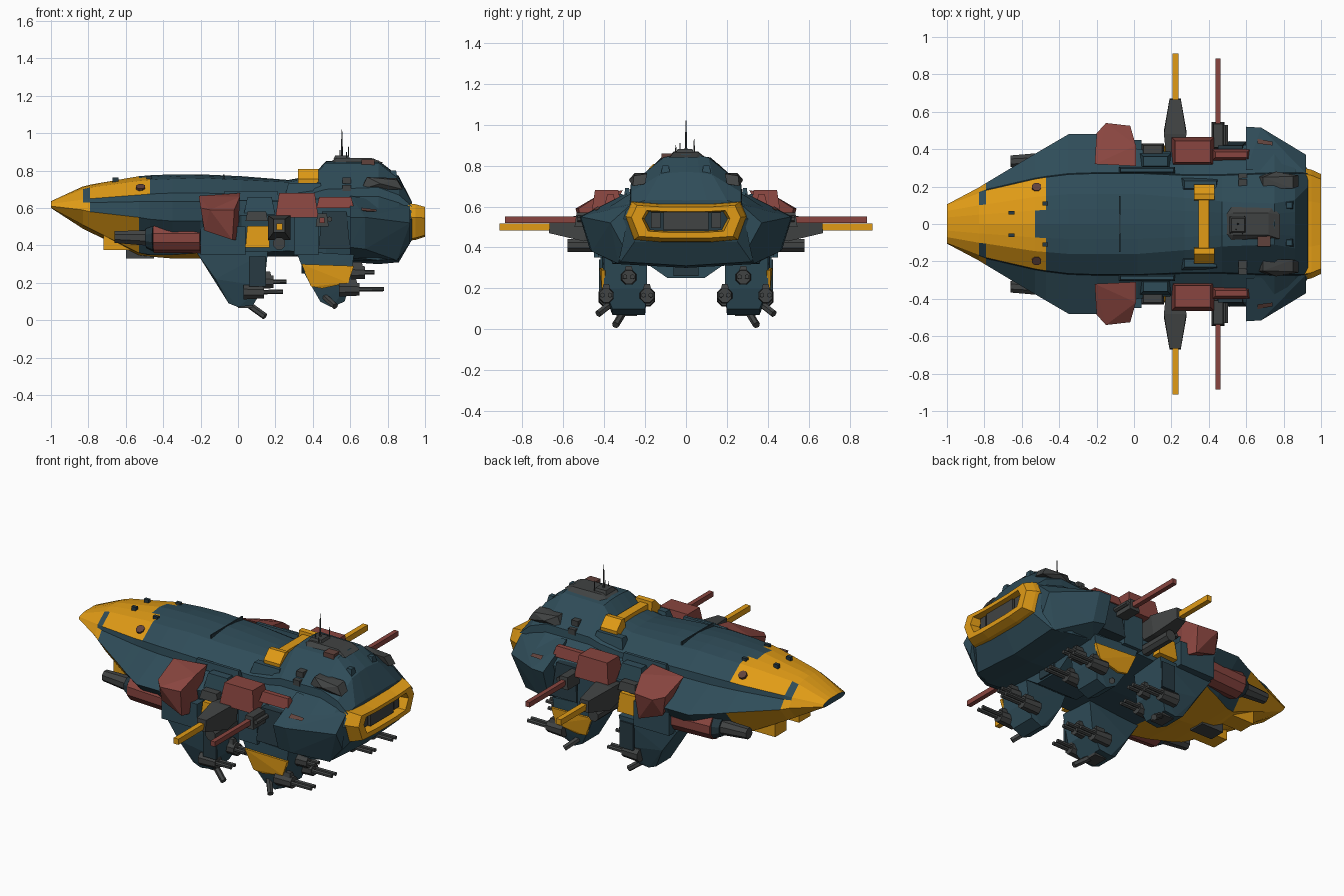
import bpy, bmesh, math
from mathutils import Vector


def material(name, rgb):
    m = bpy.data.materials.new(name)
    m.diffuse_color = (*rgb, 1)
    return m


BLUE = material("hull_blue", (0.028, 0.072, 0.098))
YELLOW = material("warning_yellow", (0.75, 0.33, 0.008))
RED = material("faded_red", (0.25, 0.06, 0.05))
GREY = material("gun_grey", (0.052, 0.056, 0.056))
RUST = material("rust_brown", (0.12, 0.055, 0.045))
DARK = material("dark_blue", (0.02, 0.042, 0.055))


def finish(name, bm, mats):
    bmesh.ops.recalc_face_normals(bm, faces=bm.faces)
    me = bpy.data.meshes.new(name)
    bm.to_mesh(me)
    bm.free()
    for m in mats:
        me.materials.append(m)
    ob = bpy.data.objects.new(name, me)
    bpy.context.collection.objects.link(ob)
    return ob


def solid(name, pts, mat, mirror=True):
    """Faceted convex block around the points, mirrored across y = 0."""
    bm = bmesh.new()
    for s in ((1, -1) if mirror else (1,)):
        vs = [bm.verts.new((p[0], p[1] * s, p[2])) for p in pts]
        r = bmesh.ops.convex_hull(bm, input=vs)
        junk = {g for g in r["geom_interior"] + r["geom_unused"] if isinstance(g, bmesh.types.BMVert)}
        bmesh.ops.delete(bm, geom=list(junk), context='VERTS')
    return finish(name, bm, [mat])


def box(name, x, y, z, mat, mirror=True, taper=0.0):
    """Box between ranges; taper narrows its top."""
    t = taper
    pts = [(x[i] + (t if i == 0 else -t) * k, y[j] + (t if j == 0 else -t) * k, z[k])
           for i in (0, 1) for j in (0, 1) for k in (0, 1)]
    return solid(name, pts, mat, mirror)


def rod(name, a, b, r, mat, n=8, r2=None, mirror=True):
    a, b = Vector(a), Vector(b)
    q = (b - a).to_track_quat('Z', 'Y')
    pts = []
    for c, rad in ((a, r), (b, r if r2 is None else r2)):
        for i in range(n):
            t = 2 * math.pi * (i + .5) / n
            pts.append(c + q @ Vector((rad * math.cos(t), rad * math.sin(t), 0)))
    return solid(name, pts, mat, mirror)


# Main hull: x, top z, deck y/z, edge y/z, widest y/z, lower y/z, bottom z
NOSE = [
    (-1.0, .635, .07, .632, .10, .622, .105, .61, .08, .60, .60),
    (-.83, .715, .10, .70, .165, .645, .195, .59, .13, .51, .49),
    (-.79, .725, .105, .71, .18, .65, .22, .58, .15, .49, .47),
    (-.53, .77, .145, .745, .24, .67, .375, .55, .22, .36, .345),
    (-.47, .775, .15, .75, .25, .675, .41, .54, .24, .35, .34),
    (-.35, .78, .16, .755, .265, .68, .48, .53, .30, .35, .33),
    (-.20, .78, .16, .76, .27, .68, .48, .53, .36, .36, .33)]
REAR = [
    (.02, .77, .16, .75, .27, .675, .40, .56, .36, .36, .34),
    (.27, .75, .14, .738, .26, .665, .38, .56, .36, .37, .34),
    (.40, .775, .13, .765, .26, .68, .39, .56, .36, .36, .34),
    (.47, .85, .12, .84, .26, .70, .40, .56, .37, .35, .32),
    (.75, .855, .11, .84, .27, .71, .45, .55, .36, .32, .30),
    (.86, .77, .13, .755, .27, .67, .40, .53, .32, .33, .31),
    (.93, .63, .20, .63, .27, .61, .29, .54, .25, .43, .43)]
rings = []
bm = bmesh.new()
for x, zt, yd, zd, ye, ze, yw, zw, yl, zl, zb in NOSE + REAR:
    half = [(0, zt), (yd / 2, (zt + zd) / 2 + .003), (yd, zd), (ye, ze),
            (ye + .005, ze - .3 * (ze - zw)), (yw, zw), (yl, zl), (0, zb)]
    loop = half + [(-y, z) for y, z in half[-2:0:-1]]
    rings.append([bm.verts.new((x, y, z)) for y, z in loop])
# Yellow nose paint: how far back each strip of the hull is painted
limit = [-.53, -.47, -.47, -.83, -.79, -.53, -.20]
for a, b in zip(rings, rings[1:]):
    for i in range(14):
        f = bm.faces.new((a[i], a[(i + 1) % 14], b[(i + 1) % 14], b[i]))
        strip = min(i, 13 - i)
        end = b[0].co.x
        gap = strip == 2 and abs(end + .79) < .01
        f.material_index = 1 if end <= limit[strip] + .001 and not gap else 0
bm.faces.new(rings[0])
bm.faces.new(rings[-1])
finish("main_hull", bm, [BLUE, YELLOW])

# Engine nozzle frame with recessed grate
bm = bmesh.new()
oct_ = [(.12, .61), (.26, .62), (.29, .55), (.25, .44), (.12, .43)]
prof = oct_ + [(-y, z) for y, z in reversed(oct_)]
loops = []
for x, ky, kz in ((.91, 1.03, 1.06), (.95, 1, 1), (1.0, .92, .84), (1.0, .74, .56), (.945, .70, .50)):
    loops.append([bm.verts.new((x, y * ky, .53 + (z - .53) * kz)) for y, z in prof])
for a, b in zip(loops, loops[1:]):
    for i in range(10):
        bm.faces.new((a[i], a[(i + 1) % 10], b[(i + 1) % 10], b[i]))
f = bm.faces.new(loops[-1])
f.material_index = 1
finish("engine_frame", bm, [YELLOW, DARK])
box("engine_grate", (.94, .97), (-.11, .11), (.485, .575), GREY, False)
box("engine_grate_side", (.94, .965), (.125, .17), (.495, .57), GREY)

# Rear side armour
solid("rear_armour", [(.60, .29, .665), (.60, .52, .55), (.60, .47, .39), (.60, .36, .33), (.68, .515, .55),
                      (.68, .46, .38), (.92, .27, .61), (.92, .37, .52), (.92, .31, .41), (.85, .33, .32)], BLUE)
# Red shoulder armour
solid("shoulder_armour", [(-.21, .32, .665), (-.20, .485, .60), (-.15, .54, .59), (-.02, .525, .59), (.01, .42, .66),
                          (.01, .31, .68), (-.18, .48, .48), (-.03, .50, .43), (.0, .42, .43), (-.16, .40, .5)], RED)
box("shoulder_base", (-.2, .04), (.30, .45), (.35, .5), BLUE)
# Middle side modules
box("side_red_box", (.20, .43), (.31, .465), (.55, .68), RED, taper=.02)
box("side_red_arm", (.42, .62), (.34, .40), (.60, .66), RED, taper=.015)
box("side_panel", (.30, .43), (.33, .43), (.35, .55), BLUE)
box("side_yellow_box", (.04, .17), (.33, .42), (.39, .505), YELLOW, taper=.01)
box("side_upper_block", (.03, .20), (.29, .38), (.56, .66), BLUE, taper=.02)
box("side_grey_block", (.04, .16), (.36, .43), (.53, .58), GREY, taper=.01)
box("deck_rail", (-.08, .22), (.27, .305), (.64, .69), BLUE, taper=.008)
box("side_rear_block", (.43, .60), (.34, .44), (.38, .58), DARK, taper=.02)

# Forward cannon pods
rod("cannon_pod", (-.45, .345, .44), (-.20, .36, .44), .08, RED, 10)
rod("cannon_collar", (-.49, .34, .44), (-.45, .345, .44), .055, DARK, 10, .075)
rod("cannon_barrel", (-.66, .335, .445), (-.48, .34, .44), .034, GREY, 8, .045)

# Broadside guns
solid("side_gun_case", [(x, y, z) for x, y, z in
      [(.17, .40, .44), (.27, .40, .44), (.16, .50, .43), (.28, .50, .43), (.19, .67, .47), (.25, .67, .47),
       (.16, .48, .56), (.28, .48, .56), (.19, .665, .54), (.25, .665, .54), (.17, .38, .55), (.27, .38, .55)]], GREY)
rod("side_gun_breech", (.22, .36, .41), (.22, .58, .41), .035, GREY)
box("side_gun_barrel", (.205, .237), (.66, .912), (.482, .517), YELLOW)
box("rear_gun_case", (.415, .485), (.40, .545), (.50, .57), GREY, taper=.01)
box("rear_gun_barrel", (.435, .463), (.53, .885), (.52, .55), RED)
rod("rear_gun_pipe", (.49, .38, .54), (.49, .53, .54), .015, GREY, 6)

# Lower weapon legs
solid("front_leg", [(x, y, z) for x, z, y0, y1 in ((-.22, .36, .22, .40), (-.05, .09, .22, .36), (.0, .07, .20, .36),
      (.08, .08, .20, .36), (.14, .18, .19, .40), (.16, .37, .19, .42), (-.12, .22, .2, .40)) for y in (y0, y1)], BLUE)
solid("rear_leg", [(x, y, z) for x, z, y0, y1 in ((.31, .37, .20, .41), (.44, .10, .21, .37), (.50, .07, .20, .36),
      (.57, .10, .20, .36), (.60, .20, .19, .40), (.62, .35, .19, .40), (.36, .24, .2, .41)) for y in (y0, y1)], BLUE)
solid("rear_leg_plate", [(x, y, z) for x, z, y0 in ((.34, .30, .405), (.39, .18, .39), (.59, .20, .395), (.62, .29, .395),
      (.45, .17, .385)) for y in (y0, y0 + .018)], YELLOW)
box("leg_side_panel", (.06, .15), (.41, .425), (.18, .34), DARK)
solid("belly_keel", [(x, y, z) for x in (.34, .62) for y, z in ((-.22, .34), (.22, .34), (.09, .25), (-.09, .25))], BLUE, False)
box("belly_hatch", (.40, .63), (-.06, .06), (.26, .33), DARK, False)


# Turrets: faceted body, cheek block and twin barrels
def turret(name, c, tip):
    x, y, z = c
    rod(name + "_body", (x - .06, y, z), (x + .05, y, z), .042, GREY, 8, .036)
    box(name + "_cheek", (x - .03, x + .04), (y - .022, y + .022), (z + .02, z + .055), GREY, taper=.008)
    for d in (-.018, .018):
        rod(name + "_barrel", (x, y + d, z), (tip, y + d, z + .002), .012, GREY, 6)


for n, (c, tip) in enumerate([((.09, .39, .15), .24), ((.09, .19, .15), .24), ((.14, .28, .205), .26),
                              ((.60, .39, .165), .78), ((.60, .19, .165), .78), ((.63, .28, .255), .73)]):
    turret("leg_turret_%d" % n, c, tip)
rod("front_leg_gun", (.02, .29, .11), (.145, .345, .02), .018, GREY, 6)
rod("rear_leg_gun", (.46, .36, .13), (.52, .43, .075), .018, GREY, 6)
box("leg_gun_mount", (.0, .08), (.24, .34), (.065, .13), GREY)

# Chin and nose details
box("chin_block", (-.72, -.56), (.06, .17), (.375, .50), YELLOW)
box("chin_sensor", (-.60, -.45), (-.05, .05), (.33, .38), GREY, False)
rod("nose_hatch", (-.52, .19, .70), (-.52, .2, .716), .026, RUST, 8)
for x, y, z in ((-.67, .05, .757), (-.49, .10, .766)):
    box("deck_latch", (x, x + .03), (y, y + .02), (z - .02, z + .006), DARK)
box("deck_seam", (-.08, -.073), (-.15, .15), (.75, .778), DARK, False)

# Yellow collar band behind the deck
box("collar_band", (.345, .40), (-.14, .14), (.74, .788), YELLOW, False)
solid("collar_clamp", [(x, y, z) for x in (.32, .43) for y, z in
                       ((.125, .745), (.13, .805), (.16, .808), (.21, .755), (.205, .69))], YELLOW)
box("collar_base", (.25, .46), (.17, .25), (.66, .735), BLUE, taper=.02)

# Roof sensor platform and aerials
solid("roof_platform", [(.48, -.05, .84), (.48, .05, .84), (.52, .095, .84), (.74, .09, .84), (.78, .05, .84), (.78, -.08, .84),
                        (.52, -.09, .84), (.53, .06, .868), (.72, .06, .866), (.72, -.06, .866), (.53, -.06, .868)], GREY, False)
box("roof_box", (.51, .60), (-.05, .04), (.86, .882), GREY, False, .01)
rod("main_aerial", (.555, 0, .87), (.555, 0, 1.02), .007, GREY, 5, .002, False)
for x, y, z in ((.59, .04, .93), (.545, -.03, .91), (.58, -.05, .90)):
    rod("small_aerial", (x, y, .86), (x, y, z), .004, GREY, 5, .002, False)
box("roof_patch", (.66, .73), (-.12, -.06), (.83, .86), RUST, False)

# Roof gun pods and vents
solid("roof_pod", [(.66, .20, .71), (.66, .255, .70), (.69, .19, .765), (.69, .25, .765), (.85, .19, .76), (.85, .255, .75),
                   (.88, .20, .71), (.88, .26, .70), (.76, .28, .73)], GREY)
for z, y in ((.745, .225), (.705, .255)):
    box("roof_vent", (.56, .605), (y - .03, y + .015), (z - .015, z + .018), GREY)
box("roof_fin", (.80, .86), (.07, .13), (.72, .80), BLUE, taper=.015)

# Rust streaks on the rear armour
solid("rust_streak", [(x, y, z) for x, y, z in ((.66, .455, .587), (.74, .44, .582), (.74, .42, .592), (.66, .43, .602),
                                                (.70, .44, .58))], RUST)
